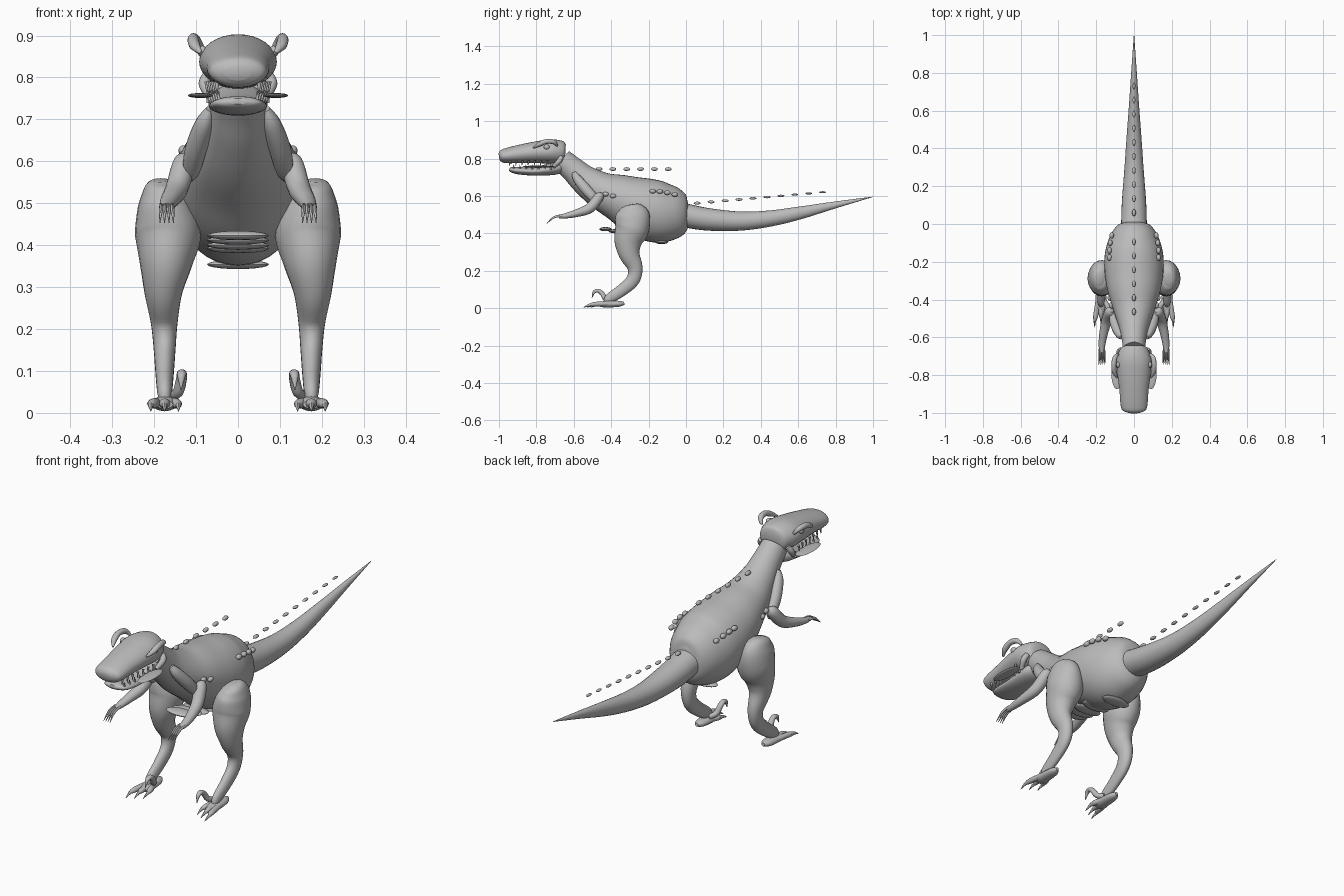
import bpy, bmesh, math
from mathutils import Vector

grey = bpy.data.materials.new("stone grey")
grey.diffuse_color = (0.5, 0.5, 0.5, 1)


def finish(name, bm):
    bmesh.ops.recalc_face_normals(bm, faces=bm.faces)
    me = bpy.data.meshes.new(name)
    bm.to_mesh(me)
    bm.free()
    me.materials.append(grey)
    ob = bpy.data.objects.new(name, me)
    bpy.context.collection.objects.link(ob)
    bpy.ops.object.select_all(action='DESELECT')
    ob.select_set(True)
    bpy.context.view_layer.objects.active = ob
    bpy.ops.object.shade_smooth_by_angle(angle=math.radians(50))
    return ob


def spline(a, b, c, d, t):
    return 0.5 * (2*b + (c - a)*t + (2*a - 5*b + 4*c - d)*t*t + (3*b - a - 3*c + d)*t**3)


def loft(name, stations, side=1, steps=5, n=24):
    """Smooth tube through (x, y, z, sideways radius, in-plane radius)."""
    st = [stations[0]] + list(stations) + [stations[-1]]
    pts = []
    for i in range(1, len(st) - 2):
        for k in range(steps):
            pts.append([spline(*(st[i + j][c] for j in (-1, 0, 1, 2)), k / steps) for c in range(5)])
    pts.append(list(stations[-1]))
    bm = bmesh.new()
    rings = []
    for i, p in enumerate(pts):
        a, b = pts[max(i - 1, 0)], pts[min(i + 1, len(pts) - 1)]
        tan = (Vector(b[:3]) - Vector(a[:3])).normalized()
        across = Vector((1, 0, 0))
        across = (across - tan * across.dot(tan)).normalized()
        up = tan.cross(across)
        ring = []
        for k in range(n):
            t = 2 * math.pi * k / n
            v = Vector(p[:3]) + across * max(p[3], .001) * math.cos(t) + up * max(p[4], .001) * math.sin(t)
            ring.append(bm.verts.new((v.x * side, v.y, v.z)))
        rings.append(ring)
    for r, s in zip(rings, rings[1:]):
        for k in range(n):
            bm.faces.new((r[k], r[(k + 1) % n], s[(k + 1) % n], s[k]))
    bm.faces.new(rings[0])
    bm.faces.new(rings[-1])
    return finish(name, bm)


def blob(name, loc, size, seg=16):
    bm = bmesh.new()
    bmesh.ops.create_uvsphere(bm, u_segments=seg, v_segments=seg // 2, radius=1)
    for v in bm.verts:
        v.co = Vector(loc) + Vector([v.co[i] * size[i] for i in range(3)])
    return finish(name, bm)


# Torso and neck
loft("body", [(0, .012, .505, .04, .06), (0, -.005, .505, .085, .105), (0, -.06, .507, .125, .142),
              (0, -.15, .515, .153, .165), (0, -.25, .545, .156, .158), (0, -.35, .587, .14, .13),
              (0, -.45, .628, .11, .102), (0, -.54, .685, .08, .08), (0, -.6, .738, .066, .068),
              (0, -.665, .795, .058, .06)], n=36)
# Tail
loft("tail", [(0, 0, .495, .068, .064), (0, .12, .475, .064, .06), (0, .29, .466, .051, .051),
              (0, .45, .48, .04, .043), (0, .61, .51, .028, .034), (0, .8, .553, .015, .018),
              (0, 1, .596, .001, .001)])
# Head and lower jaw
loft("head", [(0, -.645, .832, .05, .042), (0, -.66, .833, .072, .06), (0, -.72, .838, .092, .065),
              (0, -.8, .834, .087, .058), (0, -.88, .826, .077, .05), (0, -.95, .817, .072, .042),
              (0, -.985, .813, .062, .034), (0, -1, .811, .03, .018)], n=32)
loft("lower_jaw", [(0, -.655, .765, .04, .03), (0, -.7, .748, .066, .034), (0, -.8, .733, .07, .024),
                   (0, -.89, .735, .066, .02), (0, -.93, .74, .052, .015), (0, -.945, .743, .02, .007)])

# Bumps along the back and tail
for i in range(6):
    blob("back_bump", (0, -.465 + .074 * i, .744), (.01, .018, .01))
for i in range(10):
    blob("tail_bump", (0, .06 + .0745 * i, .562 + .0065 * i), (.01 - .0003 * i, .019, .008 - .0003 * i))
# Belly plates
for y, z in ((-.43, .423), (-.38, .412), (-.33, .4), (-.27, .392), (-.13, .354)):
    blob("belly_plate", (0, y, z), (.074, .034, .011), 20)

for s in (1, -1):
    # Face details
    blob("eye", (.085 * s, -.745, .862), (.012, .016, .014))
    blob("nostril", (.063 * s, -.962, .82), (.007, .01, .009))
    blob("lip", (.09 * s, -.79, .757), (.03, .085, .006))
    loft("brow", [(.084, -.69, .868, .006, .006), (.1, -.705, .888, .012, .012), (.107, -.745, .892, .013, .013),
                  (.103, -.785, .876, .013, .012), (.088, -.815, .858, .004, .004)], s, n=12)
    loft("jaw_hinge", [(.07, -.665, .81, .012, .012), (.08, -.68, .785, .014, .014),
                       (.067, -.71, .755, .01, .01)], s, n=12)
    for i in range(7):
        y = -.94 + .033 * i
        x = .05 + .004 * i
        loft("upper_tooth", [(x, y, .79, .006, .006), (x, y - .004, .762, .001, .001)], s, 2, 8)
        loft("lower_tooth", [(x - .004, y + .02, .74, .006, .006), (x - .004, y + .018, .768, .001, .001)], s, 2, 8)
    # Bumps on the flanks
    for x, y, z in ((.118, -.06, .608), (.126, -.1, .618), (.13, -.14, .624), (.13, -.178, .626),
                    (.128, -.39, .6), (.12, -.43, .61)):
        blob("side_bump", (x * s, y, z), (.012, .017, .012))
    # Arm
    loft("upper_arm", [(.068, -.6, .725, .008, .012), (.08, -.58, .69, .022, .024), (.1, -.53, .63, .026, .028),
                       (.112, -.48, .575, .02, .022), (.114, -.465, .555, .006, .008)], s, n=16)
    loft("forearm", [(.118, -.455, .612, .012, .012), (.128, -.465, .595, .027, .026), (.146, -.515, .535, .027, .027),
                     (.163, -.59, .507, .022, .02), (.17, -.645, .494, .017, .014), (.171, -.68, .49, .012, .01)], s, n=16)
    for i in (-1.5, -.5, .5, 1.5):
        x = .17 + .009 * i
        loft("finger_claw", [(x, -.66, .495, .004, .006), (x, -.705, .487, .005, .006),
                             (x + .002 * i, -.745, .453, .001, .001)], s, 4, 8)
    # Leg
    loft("leg", [(.185, -.29, .555, .02, .03), (.184, -.288, .54, .042, .062), (.176, -.285, .5, .064, .09),
                 (.167, -.288, .43, .079, .092), (.172, -.308, .36, .064, .076), (.178, -.303, .29, .046, .056),
                 (.176, -.272, .215, .032, .04), (.175, -.285, .15, .026, .036), (.175, -.345, .095, .022, .032),
                 (.175, -.41, .052, .018, .026), (.175, -.43, .03, .012, .012)], s)
    # Foot
    loft("foot_sole", [(.175, -.33, .026, .008, .008), (.175, -.36, .024, .025, .016), (.175, -.43, .022, .03, .018),
                       (.175, -.465, .02, .02, .01)], s, n=16)
    for i, tip in ((-1, -.51), (0, -.53), (1, -.548)):
        x = .175 + .013 * i
        end = .175 + .033 * i
        loft("toe", [(x, -.36, .025, .008, .008), (x + .005 * i, -.42, .024, .013, .012),
                     (end - .005 * i, tip + .06, .022, .013, .012), (end, tip + .035, .018, .007, .007)], s, n=12)
        loft("toe_claw", [(end, tip + .06, .022, .009, .009), (end, tip + .03, .017, .006, .007),
                          (end, tip, .004, .001, .001)], s, n=8)
    loft("sickle_claw", [(.16, -.4, .04, .01, .012), (.143, -.43, .05, .013, .013), (.135, -.45, .08, .013, .012),
                         (.134, -.472, .094, .012, .01), (.135, -.493, .085, .009, .008),
                         (.136, -.503, .055, .001, .001)], s, n=12)
